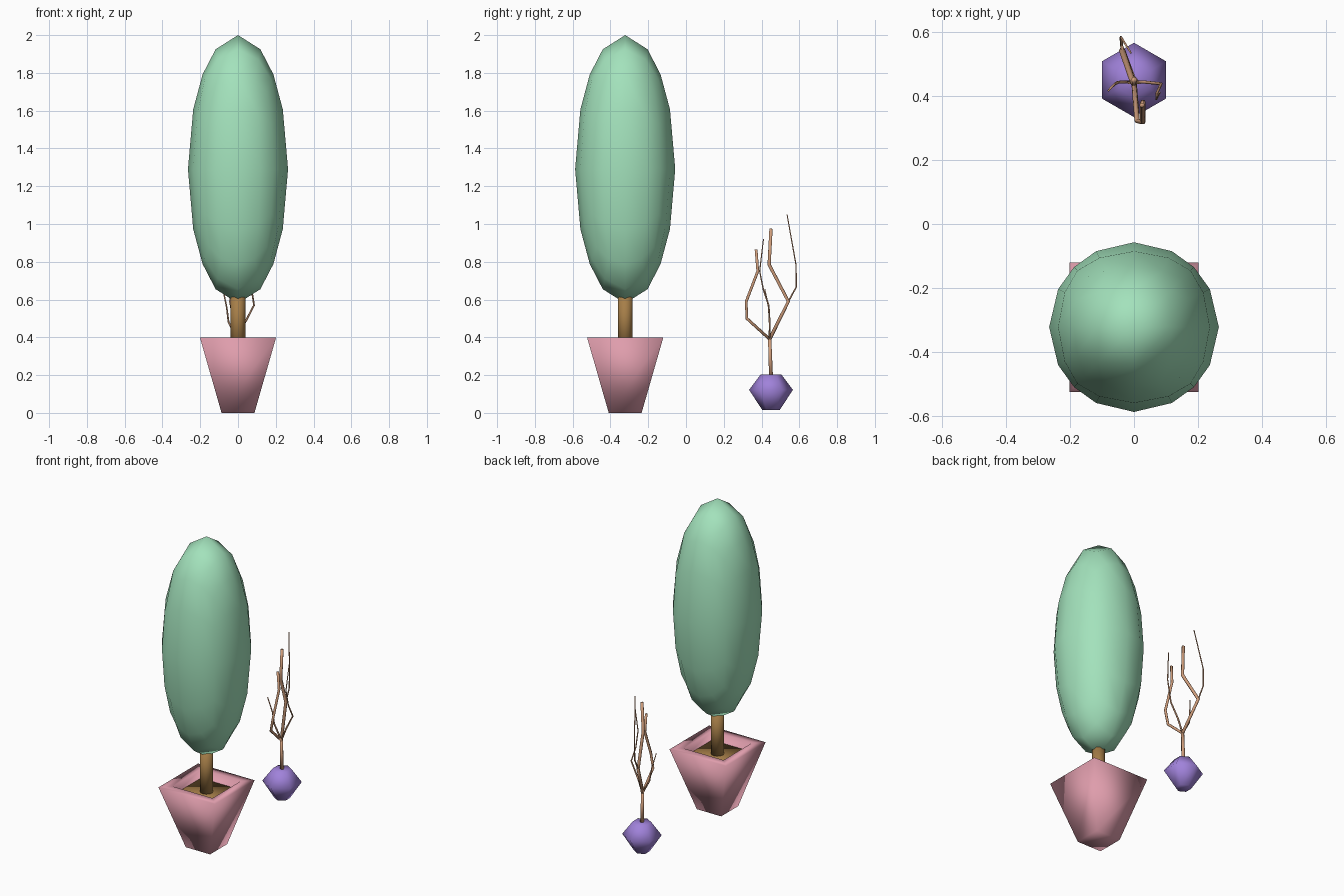
import bpy, bmesh, math
from mathutils import Vector

if "Cube" in bpy.data.objects:
    bpy.data.objects.remove(bpy.data.objects["Cube"])


def material(name, r, g, b):
    lin = [((c / 255 + 0.055) / 1.055) ** 2.4 for c in (r, g, b)]
    m = bpy.data.materials.new(name)
    m.diffuse_color = (*lin, 1)
    m.use_nodes = True
    m.node_tree.nodes["Principled BSDF"].inputs["Base Color"].default_value = m.diffuse_color
    return m


LEAF = material("leaf green", 163, 226, 188)
PINK = material("pot pink", 223, 157, 172)
TRUNK = material("trunk brown", 166, 126, 72)
PURPLE = material("pot purple", 160, 130, 218)
TWIG = material("twig tan", 208, 158, 124)


def finish(bm, name, mat, loc=(0, 0, 0)):
    bmesh.ops.recalc_face_normals(bm, faces=bm.faces)
    for f in bm.faces:
        f.smooth = True
    me = bpy.data.meshes.new(name)
    bm.to_mesh(me)
    bm.free()
    me.materials.append(mat)
    ob = bpy.data.objects.new(name, me)
    ob.location = loc
    bpy.context.collection.objects.link(ob)
    return ob


def loft(bm, rings):
    """Skin a list of vertex-position rings, capping both ends."""
    rows = [[bm.verts.new(p) for p in ring] for ring in rings]
    n = len(rows[0])
    for a, b in zip(rows, rows[1:]):
        for i in range(n):
            j = (i + 1) % n
            bm.faces.new((a[i], a[j], b[j], b[i]))
    bm.faces.new(rows[0][::-1])
    bm.faces.new(rows[-1])


def lathe(name, mat, profile, sides, loc, turn=0.0):
    bm = bmesh.new()
    loft(bm, [[(r * math.cos(turn + math.tau * i / sides),
                r * math.sin(turn + math.tau * i / sides), z)
               for i in range(sides)] for r, z in profile])
    return finish(bm, name, mat, loc)


def branch(name, points, r0, r1, sides=6):
    """Tapered tube along a path."""
    pts = [Vector(p) for p in points]
    rings = []
    for k, p in enumerate(pts):
        d = (pts[min(k + 1, len(pts) - 1)] - pts[max(k - 1, 0)]).normalized()
        u = d.cross(Vector((0, 1, 0))).normalized()
        v = d.cross(u)
        r = r0 + (r1 - r0) * k / (len(pts) - 1)
        rings.append([p + r * (math.cos(math.tau * i / sides) * u
                               + math.sin(math.tau * i / sides) * v)
                      for i in range(sides)])
    bm = bmesh.new()
    loft(bm, rings)
    return finish(bm, name, TWIG)


TREE = (0, -0.322, 0)
SHRUB = (0, 0.45, 0)
Q = math.sqrt(2)

# Crown: subdivided cube pushed out to a tall ellipsoid
bm = bmesh.new()
bmesh.ops.create_cube(bm, size=2)
bmesh.ops.subdivide_edges(bm, edges=bm.edges[:], cuts=3, use_grid_fill=True)
for v in bm.verts:
    n = v.co.normalized()
    v.co = (n.x * 0.265, n.y * 0.265, n.z * 0.71)
finish(bm, "tree_crown", LEAF, (0, -0.322, 1.29))

# Square tapered pot with a recessed opening, soil and trunk
lathe("tree_pot", PINK, [(0.087 * Q, 0), (0.202 * Q, 0.4), (0.143 * Q, 0.4),
                         (0.135 * Q, 0.34)], 4, TREE, math.pi / 4)
lathe("tree_soil", TRUNK, [(0.134 * Q, 0.342), (0.134 * Q, 0.35)], 4, TREE, math.pi / 4)
lathe("tree_trunk", TRUNK, [(0.039, 0.345), (0.039, 0.64)], 12, TREE)

# Small hexagonal pot
lathe("shrub_pot", PURPLE, [(0.046, 0.015), (0.116, 0.122), (0.055, 0.203)],
      6, SHRUB, math.pi / 2)

# Bare shrub stem and branches
FORK = (0, 0.443, 0.39)
KNEE = (-0.037, 0.542, 0.59)
branch("shrub_stem", [(0, 0.45, 0.19), FORK], 0.012, 0.010)
branch("main_branch", [FORK, KNEE, (-0.002, 0.44, 0.785), (0.0, 0.45, 0.975)], 0.0105, 0.010)
branch("back_twig", [KNEE, (-0.041, 0.583, 0.665), (-0.04, 0.583, 0.78),
                     (-0.01, 0.535, 1.05)], 0.005, 0.003)
branch("front_branch", [FORK, (0.01, 0.322, 0.5), (0.028, 0.319, 0.59),
                        (0.028, 0.38, 0.75), (0.025, 0.371, 0.865)], 0.0085, 0.0085)
branch("left_twig", [FORK, (-0.05, 0.443, 0.48), (-0.06, 0.437, 0.56),
                     (-0.08, 0.417, 0.655)], 0.006, 0.003)
branch("right_twig", [FORK, (0.035, 0.443, 0.475), (0.085, 0.438, 0.57),
                      (0.072, 0.41, 0.65), (0.07, 0.39, 0.75),
                      (0.08, 0.41, 0.92)], 0.006, 0.003)
